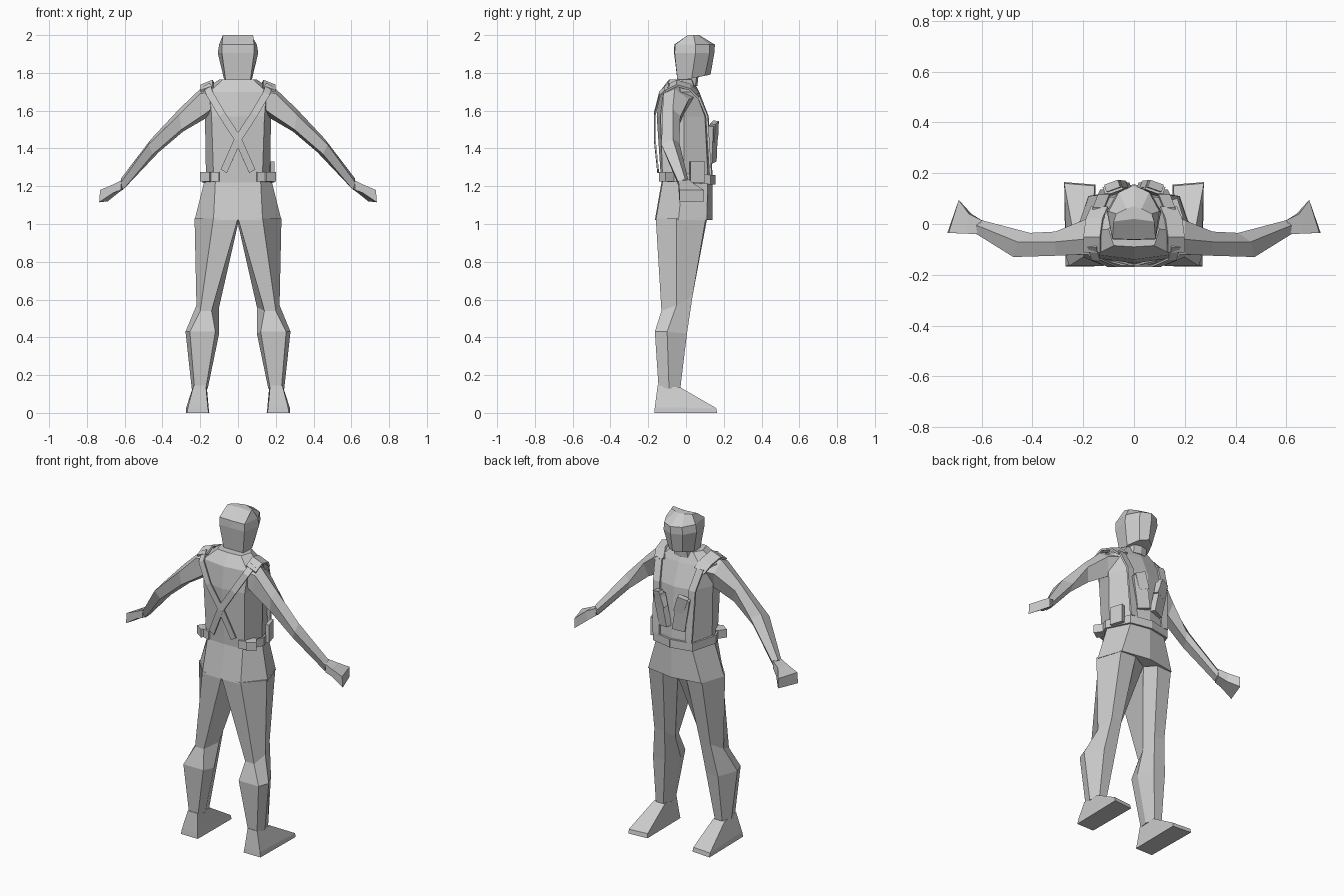
import bpy, bmesh
from mathutils import Vector, Euler

cloth = bpy.data.materials.new("plain_grey")
cloth.diffuse_color = (0.6, 0.6, 0.6, 1)


def finish(name, bm):
    bmesh.ops.recalc_face_normals(bm, faces=bm.faces)
    me = bpy.data.meshes.new(name)
    bm.to_mesh(me)
    bm.free()
    me.materials.append(cloth)
    ob = bpy.data.objects.new(name, me)
    bpy.context.collection.objects.link(ob)
    return ob


def loft(name, rings, sx=1):
    """Skin a list of equal-length point rings and cap both ends."""
    bm = bmesh.new()
    vs = [[bm.verts.new((p[0] * sx, p[1], p[2])) for p in r] for r in rings]
    n = len(vs[0])
    for a, b in zip(vs, vs[1:]):
        for i in range(n):
            j = (i + 1) % n
            bm.faces.new((a[i], a[j], b[j], b[i]))
    bm.faces.new(vs[0])
    bm.faces.new(vs[-1])
    return finish(name, bm)


def body_ring(z, back, wb, yb, ws, ys, wf, yf, front, tilt=0):
    """Symmetric eight-sided ring: back, back corner, side, front corner, front."""
    half = [(wb, yb), (ws, ys), (wf, yf)]
    pts = [(0, back)] + half + [(0, front)] + [(-x, y) for x, y in half[::-1]]
    return [(x, y, z + tilt * y) for x, y in pts]


def ribbon(name, path, across, width, thick, sx=1):
    """Flat strap of rectangular section along a path."""
    path = [Vector(p) for p in path]
    across = Vector(across).normalized()
    rings = []
    for i, p in enumerate(path):
        t = path[min(i + 1, len(path) - 1)] - path[max(i - 1, 0)]
        n = t.cross(across).normalized() * thick / 2
        a = across * width / 2
        rings.append([p + a + n, p + a - n, p - a - n, p - a + n])
    return loft(name, rings, sx)


def box(name, loc, size, rot=(0, 0, 0)):
    bm = bmesh.new()
    bmesh.ops.create_cube(bm, size=1)
    m = Euler(rot).to_matrix()
    for v in bm.verts:
        v.co = m @ Vector([c * s for c, s in zip(v.co, size)]) + Vector(loc)
    return finish(name, bm)


# Jacket, from the hips to the collar
loft("jacket", [
    body_ring(1.02, -.165, .13, -.16, .23, -.04, .18, .11, .14),
    body_ring(1.22, -.130, .12, -.125, .18, -.02, .12, .115, .14),
    body_ring(1.27, -.135, .13, -.125, .17, -.01, .12, .115, .14),
    body_ring(1.57, -.155, .14, -.135, .175, -.01, .12, .10, .12),
    body_ring(1.70, -.140, .15, -.12, .19, -.03, .13, .05, .07),
    body_ring(1.765, -.09, .08, -.085, .10, -.02, .07, .03, .035),
])

# Neck and head
loft("neck", [
    body_ring(1.73, -.05, .05, -.045, .065, 0, .045, .05, .06),
    body_ring(1.82, -.04, .05, -.04, .065, .01, .045, .06, .07),
])
loft("head", [
    body_ring(1.765, -.045, .065, -.045, .075, .03, .045, .10, .13, .2),
    body_ring(1.905, -.063, .085, -.06, .107, .05, .065, .125, .15),
    body_ring(1.95, -.062, .085, -.058, .10, .05, .06, .125, .153),
    body_ring(2.0, .02, .08, .01, .07, .04, .03, .06, .07),
])

for side, s in (("right", 1), ("left", -1)):
    # Trouser leg with bulging calf
    loft(side + "_leg", [
        [(0, -.16, 1.03), (.13, -.16, 1.03), (.23, -.05, 1.03),
         (.18, .105, 1.03), (.08, .11, 1.02), (0, .08, 1.0)],
        [(.14, -.13, .54), (.20, -.13, .54), (.22, -.05, .57),
         (.19, .035, .62), (.12, .035, .62), (.10, -.04, .56)],
        [(.12, -.165, .43), (.255, -.165, .43), (.278, -.10, .43),
         (.22, .005, .42), (.14, .005, .42), (.10, -.09, .42)],
        [(.17, -.145, .13), (.23, -.145, .13), (.245, -.09, .13),
         (.225, -.03, .13), (.175, -.03, .13), (.16, -.09, .13)],
    ], s)

    # Boot: ankle, welt and sole
    loft(side + "_boot", [
        [(.17, -.15, .145), (.235, -.15, .145), (.24, -.03, .135), (.165, -.03, .135)],
        [(.16, -.165, .03), (.265, -.165, .03), (.275, .16, .025), (.155, .15, .025)],
        [(.155, -.168, .0), (.27, -.168, .0), (.275, .165, .0), (.152, .155, .0)],
    ], s)

    # Sleeve: top, front, underside, back at each station
    loft(side + "_arm", [
        [(.13, -.04, 1.74), (.14, .04, 1.67), (.14, -.01, 1.57), (.14, -.12, 1.61), (.13, -.12, 1.70)],
        [(.20, -.06, 1.715), (.20, .015, 1.66), (.17, -.02, 1.56), (.18, -.12, 1.58), (.20, -.12, 1.69)],
        [(.31, -.07, 1.61), (.31, -.03, 1.57), (.29, -.05, 1.49), (.30, -.12, 1.50), (.31, -.125, 1.58)],
        [(.46, -.07, 1.45), (.41, -.035, 1.43), (.42, -.05, 1.38), (.45, -.11, 1.37), (.475, -.13, 1.42)],
        [(.62, -.005, 1.24), (.60, .015, 1.22), (.60, .005, 1.19), (.61, -.03, 1.18), (.62, -.04, 1.22)],
    ], s)

    # Flared mitten hand
    loft(side + "_hand", [
        [(.60, .015, 1.235), (.60, .015, 1.19), (.62, -.04, 1.18), (.62, -.04, 1.23)],
        [(.65, .04, 1.215), (.64, .04, 1.16), (.66, -.038, 1.165), (.66, -.038, 1.21)],
        [(.69, .095, 1.18), (.69, .095, 1.12), (.735, -.035, 1.115), (.73, -.035, 1.18)],
    ], s)

    # Harness: crossing back strap, shoulder pad and front strap
    ribbon(side + "_back_strap", [(.165, -.09, 1.735), (.15, -.138, 1.69), (.085, -.166, 1.58),
           (0, -.166, 1.45), (-.075, -.148, 1.28)], (.86, 0, -.5), .038, .008, s)
    ribbon(side + "_shoulder_strap", [(.165, -.11, 1.715), (.165, -.05, 1.745), (.155, .02, 1.725),
           (.135, .065, 1.68)], (.9, 0, -.35), .07, .012, s)
    ribbon(side + "_front_strap", [(.14, .06, 1.69), (.12, .11, 1.57), (.11, .13, 1.26)],
           (1, 0, 0), .045, .012, s)

    # Half belt and its pouches
    ribbon(side + "_belt", [(.10, -.137, 1.25), (.14, -.125, 1.25), (.185, -.02, 1.245),
           (.13, .125, 1.235), (0, .15, 1.235)], (0, 0, 1), .05, .012, s)
    box(side + "_hip_pouch", (s * .16, -.10, 1.25), (.06, .06, .05), (0, 0, s * .6))

    # Tilted chest pouches
    box(side + "_chest_pouch", (s * .065, .137, 1.425), (.075, .035, .20), (-.10, s * .16, -s * .35))
    box(side + "_chest_flap", (s * .07, .148, 1.49), (.06, .03, .10), (-.15, s * .3, -s * .35))

# Small case on one side of the belt
box("side_case", (.172, .06, 1.275), (.022, .08, .11), (0, 0, .3))
